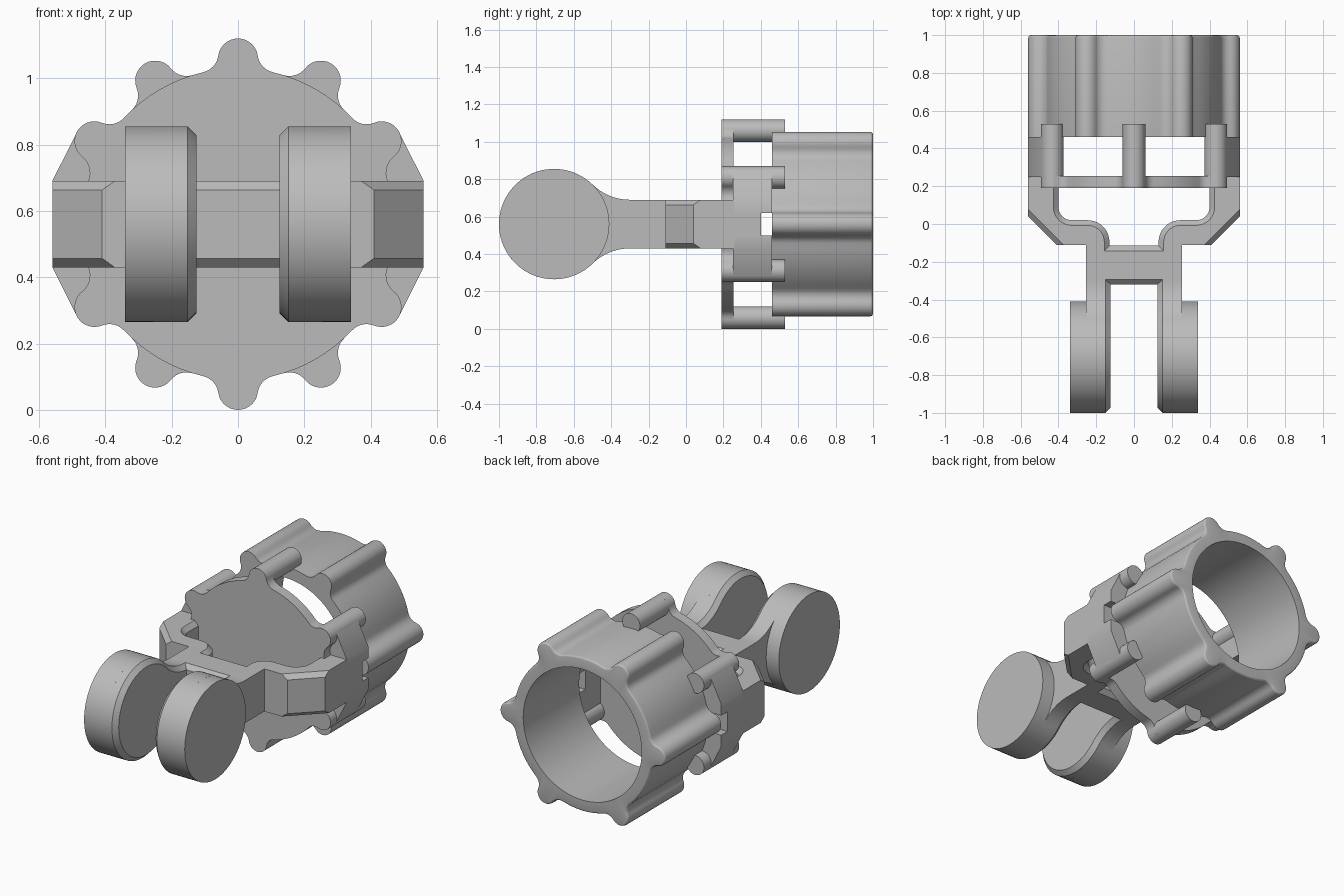
import bpy, bmesh
from math import sin, cos, acos, atan2, radians, pi
from mathutils import Vector

cube = bpy.data.objects.get("Cube")
if cube:
    bpy.data.objects.remove(cube)

AXIS = 0.56      # height of the main axis
EDGE = 0.027     # chamfer size

grey = bpy.data.materials.new("plain grey")
grey.use_nodes = True
grey.diffuse_color = (0.5, 0.5, 0.5, 1)
grey.node_tree.nodes["Principled BSDF"].inputs["Base Color"].default_value = (0.5, 0.5, 0.5, 1)


def arc(cx, cy, r, a0, a1, n):
    return [(cx + r * cos(a0 + (a1 - a0) * i / n), cy + r * sin(a0 + (a1 - a0) * i / n))
            for i in range(n + 1)]


def inset(points, amount, flags=None):
    """Move the flagged sides of a counter-clockwise outline inwards."""
    pts = [Vector(p) for p in points]
    n = len(pts)
    amounts = [amount if flags is None or flags[i] else 0 for i in range(n)]
    out = []
    for i, p in enumerate(pts):
        d0, d1 = (p - pts[i - 1]).normalized(), (pts[(i + 1) % n] - p).normalized()
        n0, n1 = Vector((-d0.y, d0.x)), Vector((-d1.y, d1.x))
        a, b = amounts[i - 1], amounts[i]
        det = n0.x * n1.y - n0.y * n1.x
        if abs(det) < 0.001:
            out.append(p + n0 * max(a, b))
        else:
            out.append(p + Vector(((a * n1.y - b * n0.y) / det, (b * n0.x - a * n1.x) / det)))
    return out


def loft(name, layers, axis, closed=False):
    """Skin a stack of (outline, position) layers along x, y or z."""
    place = {"x": lambda u, v, w: (w, u, v + AXIS),
             "y": lambda u, v, w: (u, w, v + AXIS),
             "z": lambda u, v, w: (u, v, w + AXIS)}[axis]
    bm = bmesh.new()
    rings = [[bm.verts.new(place(p[0], p[1], w)) for p in loop] for loop, w in layers]
    n = len(rings[0])
    pairs = list(zip(rings, rings[1:]))
    if closed:
        pairs.append((rings[-1], rings[0]))
    else:
        bm.faces.new(rings[0])
        bm.faces.new(rings[-1])
    for a, b in pairs:
        for i in range(n):
            j = (i + 1) % n
            bm.faces.new((a[i], a[j], b[j], b[i]))
    bmesh.ops.recalc_face_normals(bm, faces=bm.faces)
    mesh = bpy.data.meshes.new(name)
    bm.to_mesh(mesh)
    bm.free()
    mesh.materials.append(grey)
    ob = bpy.data.objects.new(name, mesh)
    bpy.context.collection.objects.link(ob)
    bpy.ops.object.select_all(action="DESELECT")
    ob.select_set(True)
    bpy.context.view_layer.objects.active = ob
    bpy.ops.object.shade_smooth_by_angle(angle=radians(28))
    return ob


def lobed(start, base=0.47, centre=0.5, r=0.06, f=0.06):
    """Circle with six filleted round lobes."""
    a = acos(((base + f) ** 2 + centre ** 2 - (r + f) ** 2) / (2 * (base + f) * centre))
    fx, fy = (base + f) * cos(a), (base + f) * sin(a)
    t = atan2(fy, fx - centre)
    one = arc(fx, -fy, f, pi - a, pi - t, 6)[:-1]
    one += arc(centre, 0, r, -t, t, 14)[:-1]
    one += arc(fx, fy, f, t + pi, a + pi, 6)[:-1]
    one += arc(0, 0, base, a, pi / 3 - a, 8)[:-1]
    out = []
    for k in range(6):
        c, s = cos(start + k * pi / 3), sin(start + k * pi / 3)
        out += [(x * c - y * s, x * s + y * c) for x, y in one]
    return out


# Rear collar: lobed outside, round bore, softened back rim
outer = lobed(0)
bore = [Vector(p).normalized() * 0.4 for p in outer]
R = 0.015
rim = [(inset(outer, R * (1 - cos(q))), 1 - R + R * sin(q)) for q in (0, pi / 6, pi / 3, pi / 2)]
loft("rear_collar", [(outer, 0.46)] + rim + [(bore, 1.0), (bore, 0.46)], "y", closed=True)

# Front plate and the six rods along its lobes
plate = lobed(pi / 6)
loft("front_plate", [(plate, 0.19), (plate, 0.255)], "y")
for k in range(6):
    q = pi / 6 + k * pi / 3
    ring = arc(0.5 * cos(q), 0.5 * sin(q), 0.06, 0, 2 * pi, 32)[:-1]
    loft("rod_%d" % (k + 1), [(ring, 0.19), (ring, 0.53)], "y")

# Yoke: right half of the plan as (outline points, chamfered side after them)
half = [((0.125, -0.32), 1), ((0.125, -0.34), 0), ((0.255, -0.34), 0), ((0.255, -0.11), 0),
        ((0.41, -0.11), 1), ((0.56, 0.04), 0), ((0.56, 0.26), 0), ((0.40, 0.26), 1)]
half += [(p, 1) for p in arc(0.33, 0.09, 0.07, 0, -pi / 2, 8)]
half += [(p, 1) for p in arc(0.245, -0.095, 0.115, pi / 2, pi, 10)]
half += [((0.13, -0.115), 1)]
points = [p for p, _ in half]
flags = [f for _, f in half]
plan = points + [(-x, y) for x, y in reversed(points)]
flags += flags[-2::-1] + [1]
small = inset(plan, EDGE, flags)
H = 0.13
loft("yoke", [(small, -H), (plan, EDGE - H), (plan, H - EDGE), (small, H)], "z")

# Side blocks tying the yoke to the rods, with a slot for the collar lobe
for side, s in (("left", 1), ("right", -1)):
    for end, e in (("upper", 1), ("lower", -1)):
        wedge = [(0.40, 0.06), (0.56, 0.06), (0.56, H), (0.486, 0.277), (0.433, 0.25), (0.40, 0.22)]
        wedge = [(x * s, z * e) for x, z in wedge]
        loft("%s_%s_block" % (side, end), [(wedge, 0.25), (wedge, 0.46)], "y")
    bridge = [(0.40 * s, -0.06), (0.56 * s, -0.06), (0.56 * s, 0.06), (0.40 * s, 0.06)]
    loft(side + "_block_bridge", [(bridge, 0.25), (bridge, 0.40)], "y")

# Fork arms flaring into round discs
CY, RD, RF = -0.705, 0.295, 0.285
dy, dz = -0.30 - CY, H + RF
q = atan2(dz, dy)
arm = [(-0.28, -H)] + [(-0.28, H)]
arm += arc(-0.30, dz, RF, -pi / 2, q - pi, 12)
arm += arc(CY, 0, RD, q, 2 * pi - q, 56)[1:-1]
arm += arc(-0.30, -dz, RF, pi - q, pi / 2, 12)
disc = arc(CY, 0, RD, 0, 2 * pi, 72)[:-1]
for side, s in (("left", 1), ("right", -1)):
    loft(side + "_fork_arm", [(inset(arm, EDGE), 0.125 * s), (arm, (0.125 + EDGE) * s),
                              (arm, 0.255 * s)], "x")
    loft(side + "_disc", [(disc, 0.2 * s), (disc, 0.34 * s)], "x")
